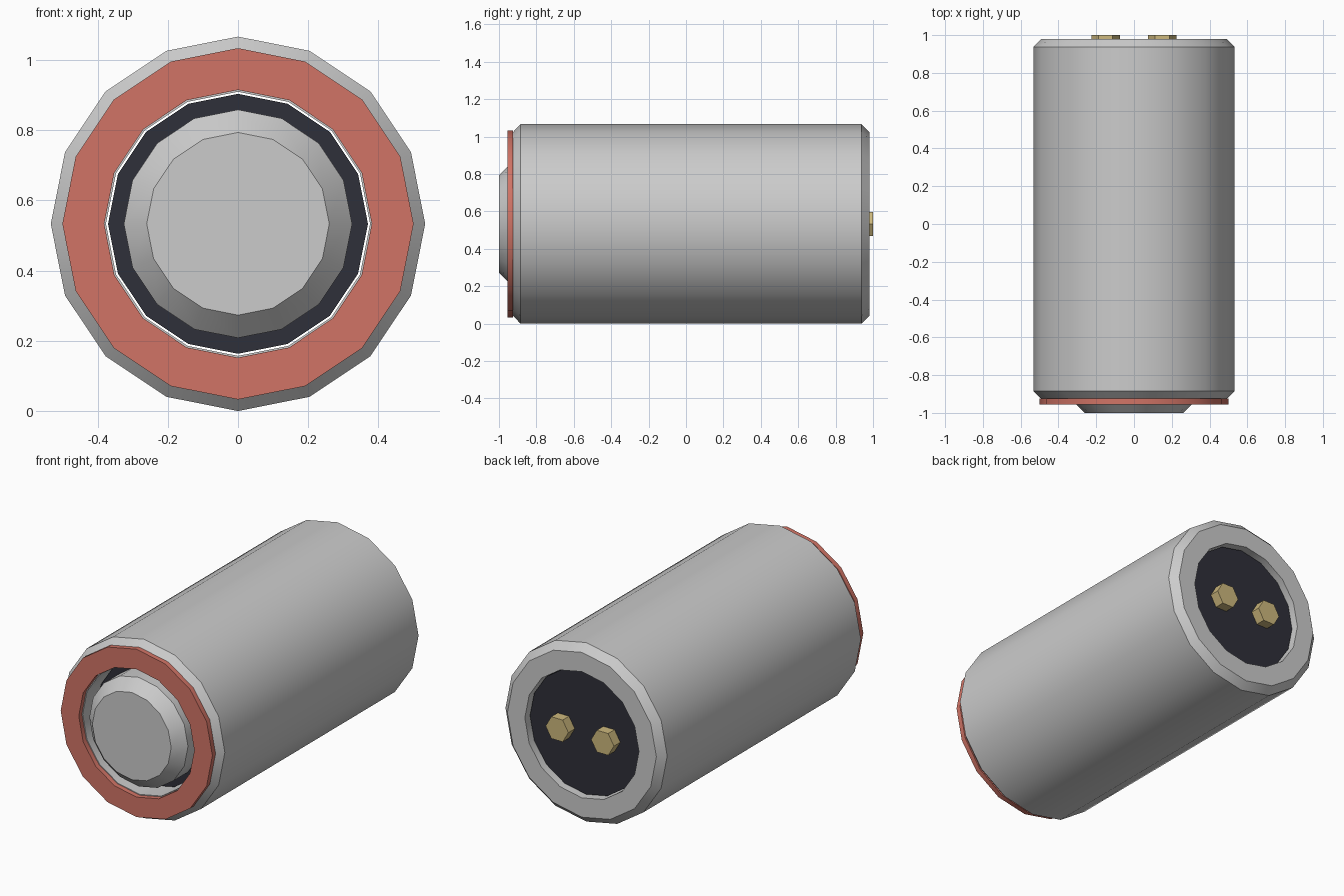
import bpy, bmesh, math
from mathutils import Vector

cube = bpy.data.objects.get("Cube")
if cube:
    bpy.data.objects.remove(cube, do_unlink=True)

SIDES = 16
AXIS_Z = 0.533


def material(name, rgb):
    m = bpy.data.materials.new(name)
    m.use_nodes = True
    m.diffuse_color = (*rgb, 1)
    m.node_tree.nodes["Principled BSDF"].inputs["Base Color"].default_value = (*rgb, 1)
    return m


grey = material("grey metal", (0.6, 0.6, 0.6))
red = material("red seal", (0.64, 0.175, 0.133))
dark = material("dark core", (0.028, 0.029, 0.041))
gold = material("brass", (0.61, 0.48, 0.205))


def lathe(name, profile, mat, sides=SIDES, x=0, phase=math.pi / 2, loop=False):
    """Spin (radius, y) points about the long axis; loop closes a tube, else ends are capped."""
    bm = bmesh.new()
    rings = []
    for r, y in profile:
        angles = [phase + math.tau * i / sides for i in range(sides)]
        rings.append([bm.verts.new((x + r * math.cos(a), y, AXIS_Z + r * math.sin(a)))
                      for a in angles])
    pairs = list(zip(rings, rings[1:]))
    if loop:
        pairs.append((rings[-1], rings[0]))
    else:
        bm.faces.new(rings[0])
        bm.faces.new(rings[-1])
    for a, b in pairs:
        for i in range(sides):
            j = (i + 1) % sides
            bm.faces.new((a[i], a[j], b[j], b[i]))
    bmesh.ops.recalc_face_normals(bm, faces=bm.faces)
    mesh = bpy.data.meshes.new(name)
    bm.to_mesh(mesh)
    bm.free()
    mesh.materials.append(mat)
    obj = bpy.data.objects.new(name, mesh)
    bpy.context.collection.objects.link(obj)
    bpy.ops.object.select_all(action='DESELECT')
    obj.select_set(True)
    bpy.context.view_layer.objects.active = obj
    bpy.ops.object.shade_smooth_by_angle(angle=math.radians(30))
    return obj


# Outer casing: open tube with chamfered ends
lathe("casing", [(0.376, -0.925), (0.491, -0.925), (0.533, -0.885),
                 (0.533, 0.938), (0.491, 0.98), (0.376, 0.98)], grey, loop=True)

# Flat seal on the front rim
lathe("seal_ring", [(0.381, -0.955), (0.5, -0.955), (0.5, -0.925), (0.381, -0.925)],
      red, loop=True)

# Inner core with a narrow gap to the casing, ending in the recessed back plate
lathe("core", [(0.37, -0.8), (0.37, 0.94)], dark)

# Front button with bevelled edge
lathe("front_button", [(0.26, -1), (0.325, -0.935), (0.325, -0.8)], grey)

# Hexagonal back contacts
for side, x in (("left", 0.15), ("right", -0.15)):
    lathe(side + "_contact", [(0.075, 0.935), (0.075, 1)], gold, sides=6, x=x, phase=0)
